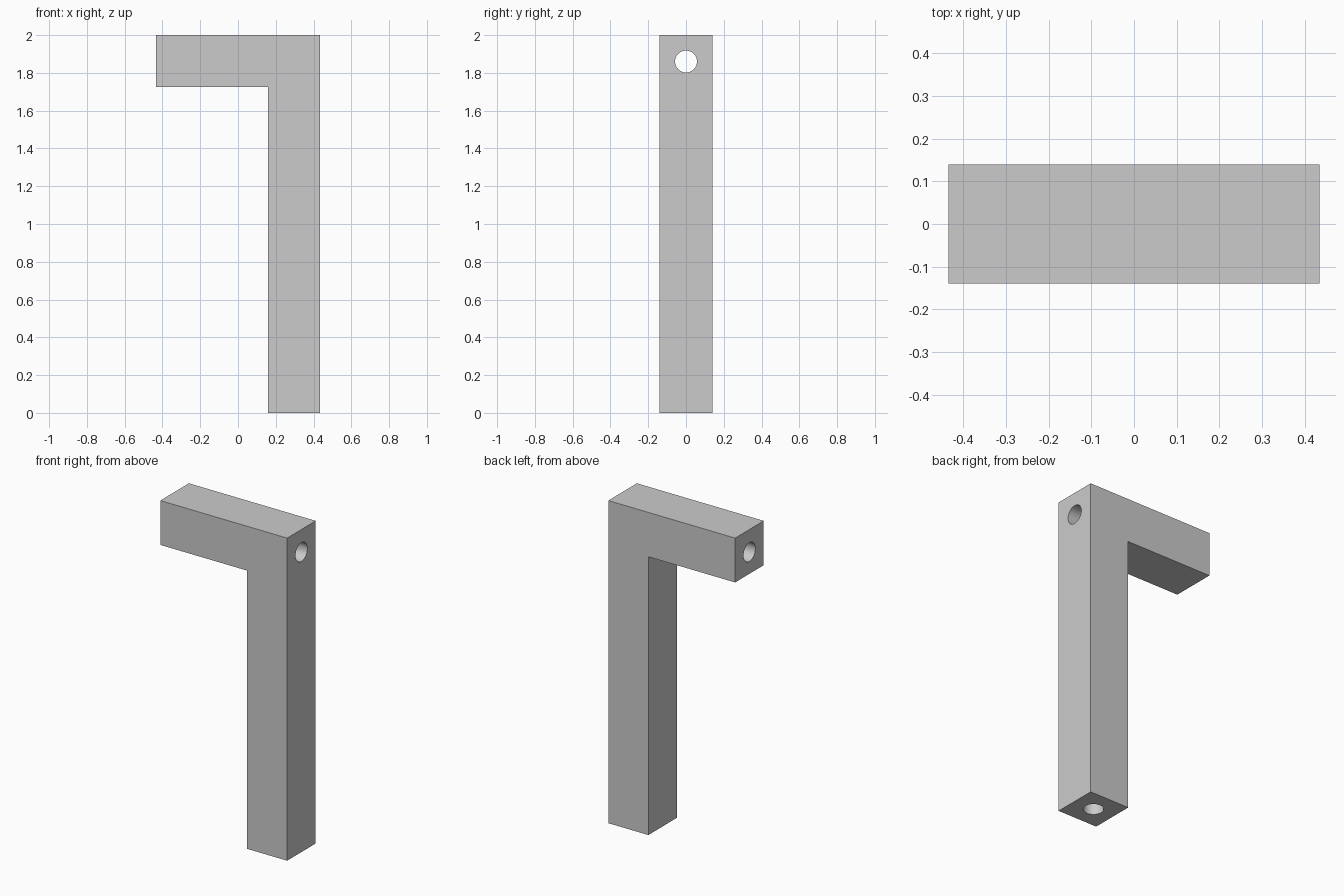
import bpy
import bmesh
import math
from mathutils import Matrix

cube = bpy.data.objects.get("Cube")
if cube:
    bpy.data.objects.remove(cube, do_unlink=True)

WIDTH, DEPTH, HEIGHT = 0.87, 0.28, 2.0
BAR = 0.275
BORE = 0.058
POST_X = WIDTH / 2 - BAR / 2
BORE_Z = HEIGHT - 0.14

grey = bpy.data.materials.new("light grey")
grey.use_nodes = True
colour = (0.6, 0.6, 0.6, 1)
grey.diffuse_color = colour
grey.node_tree.nodes["Principled BSDF"].inputs["Base Color"].default_value = colour


def add_object(name, bm):
    bmesh.ops.recalc_face_normals(bm, faces=bm.faces[:])
    mesh = bpy.data.meshes.new(name)
    bm.to_mesh(mesh)
    bm.free()
    mesh.materials.append(grey)
    obj = bpy.data.objects.new(name, mesh)
    bpy.context.collection.objects.link(obj)
    return obj


def bore_cutter(name, matrix, length):
    bm = bmesh.new()
    bmesh.ops.create_cone(bm, cap_ends=True, segments=48, radius1=BORE,
                          radius2=BORE, depth=length, matrix=matrix)
    obj = add_object(name, bm)
    obj.hide_render = True
    return obj


# Post and arm: one angled profile extruded front to back
right, inner, top = WIDTH / 2, WIDTH / 2 - BAR, HEIGHT
profile = [(inner, 0), (right, 0), (right, top), (-right, top),
           (-right, top - BAR), (inner, top - BAR)]
bm = bmesh.new()
face = bm.faces.new([bm.verts.new((x, -DEPTH / 2, z)) for x, z in profile])
extruded = bmesh.ops.extrude_face_region(bm, geom=[face])
verts = [v for v in extruded["geom"] if isinstance(v, bmesh.types.BMVert)]
bmesh.ops.translate(bm, verts=verts, vec=(0, DEPTH, 0))
bracket = add_object("angled_bracket", bm)

# Bores: one through the arm, one up the post to meet it
cutters = [
    bore_cutter("arm_bore_cutter", Matrix.Translation((0, 0, BORE_Z))
                @ Matrix.Rotation(math.pi / 2, 4, "Y"), WIDTH + 0.2),
    bore_cutter("post_bore_cutter",
                Matrix.Translation((POST_X, 0, BORE_Z / 2 - 0.05)), BORE_Z + 0.1),
]
for cutter in cutters:
    mod = bracket.modifiers.new("Bore", "BOOLEAN")
    mod.operation = "DIFFERENCE"
    mod.solver = "EXACT"
    mod.object = cutter

# Apply the cuts, then smooth only the bore walls
bpy.context.view_layer.objects.active = bracket
bpy.ops.object.select_all(action="DESELECT")
bracket.select_set(True)
for mod in list(bracket.modifiers):
    bpy.ops.object.modifier_apply(modifier=mod.name)
for cutter in cutters:
    bpy.data.objects.remove(cutter, do_unlink=True)
bpy.ops.object.shade_smooth_by_angle(angle=math.radians(30))
